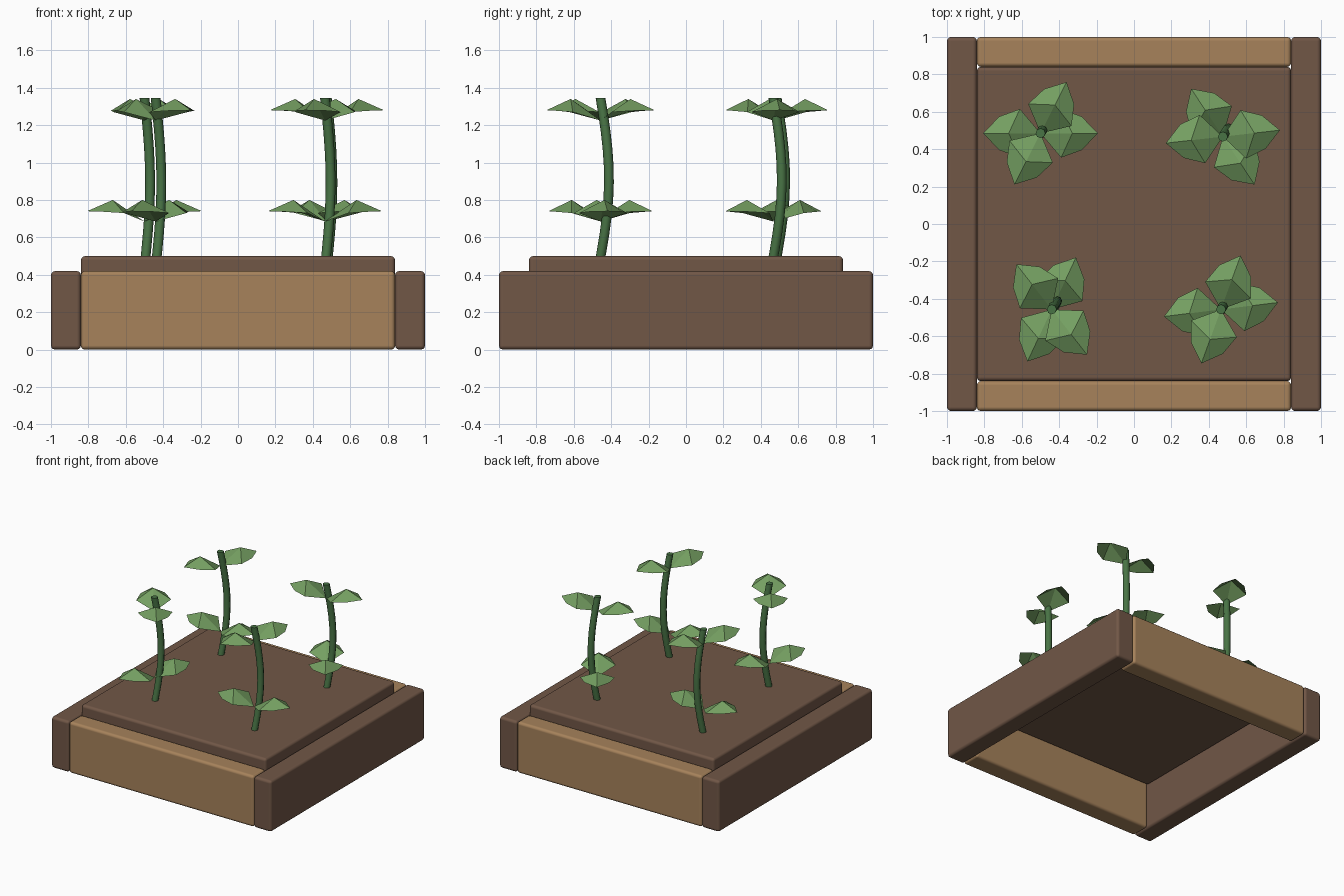
import bpy, bmesh, math
from mathutils import Matrix, Vector

cube = bpy.data.objects.get("Cube")
if cube:
    bpy.data.objects.remove(cube, do_unlink=True)


def material(name, rgb):
    m = bpy.data.materials.new(name)
    m.use_nodes = True
    m.diffuse_color = (*rgb, 1)
    m.node_tree.nodes["Principled BSDF"].inputs["Base Color"].default_value = (*rgb, 1)
    return m


BROWN = material("dark_brown_wood", (0.165, 0.095, 0.062))
TAN = material("light_tan_wood", (0.385, 0.225, 0.105))
LEAF = material("leaf_green", (0.175, 0.345, 0.12))
STEM = material("stem_green", (0.066, 0.175, 0.06))


def finish(bm, name, mat, smooth=None):
    bmesh.ops.recalc_face_normals(bm, faces=bm.faces)
    mesh = bpy.data.meshes.new(name)
    bm.to_mesh(mesh)
    bm.free()
    mesh.materials.append(mat)
    ob = bpy.data.objects.new(name, mesh)
    bpy.context.collection.objects.link(ob)
    if smooth:
        bpy.ops.object.select_all(action='DESELECT')
        ob.select_set(True)
        bpy.context.view_layer.objects.active = ob
        bpy.ops.object.shade_smooth_by_angle(angle=math.radians(smooth))
    return ob


def rounded_box(name, lo, hi, mat, radius=0.022):
    lo, hi = Vector(lo), Vector(hi)
    bm = bmesh.new()
    bmesh.ops.create_cube(bm, size=1, matrix=Matrix.LocRotScale((lo + hi) / 2, None, hi - lo))
    bmesh.ops.bevel(bm, geom=bm.edges[:], offset=radius, segments=3,
                    profile=0.5, affect='EDGES')
    ob = finish(bm, name, mat, 40)
    # Keep the broad faces evenly shaded
    ob.modifiers.new("even_shading", 'WEIGHTED_NORMAL').weight = 100
    return ob


# Planter frame and soil
INNER, TOP = 0.84, 0.42
for side, s in (("left", 1), ("right", -1)):
    x = sorted((s * INNER, s))
    rounded_box(side + "_plank", (x[0], -1, 0), (x[1], 1, TOP), BROWN)
for side, s in (("back", 1), ("front", -1)):
    y = sorted((s * INNER, s))
    rounded_box(side + "_plank", (-INNER, y[0], 0), (INNER, y[1], TOP), TAN)
rounded_box("soil", (-INNER, -INNER, 0.365), (INNER, INNER, 0.5), BROWN)


# Bowed stem made of stacked rings
def stem(name, x, y, z0=0.44, z1=1.345, radius=0.026, sides=8, steps=10):
    bm = bmesh.new()
    rings = []
    for i in range(steps + 1):
        t = i / steps
        bow = math.sin(math.pi * t)
        cx, cy = x + 0.03 * bow, y + 0.05 * bow - 0.01 * (1 - t)
        rings.append([bm.verts.new((cx + radius * math.cos(a), cy + radius * math.sin(a),
                                    z0 + (z1 - z0) * t))
                      for a in (math.tau * k / sides for k in range(sides))])
    for a, b in zip(rings, rings[1:]):
        for k in range(sides):
            n = (k + 1) % sides
            bm.faces.new((a[k], a[n], b[n], b[k]))
    bm.faces.new(rings[0])
    bm.faces.new(rings[-1])
    return finish(bm, name, STEM, 50)


# Leaf points: each half is a rising base facet and a drooping tip facet
BASE, RIDGE, TIP = (0, 0, 0), (0.17, 0, 0.115), (0.307, 0, 0.055)
SIDES = [(0.11, 0.13, 0.045), (0.22, 0.09, 0.052)]


def leaf_pair(name, x, y, z, degrees):
    bm = bmesh.new()
    for turn in (0, 180):
        place = Matrix.Translation((x, y, z)) @ Matrix.Rotation(
            math.radians(degrees + turn), 4, 'Z')
        base, ridge, tip = (bm.verts.new(place @ Vector(p)) for p in (BASE, RIDGE, TIP))
        for s in (1, -1):
            inner, outer = (bm.verts.new(place @ Vector((u, s * v, w))) for u, v, w in SIDES)
            bm.faces.new((base, inner, ridge))
            bm.faces.new((ridge, inner, outer, tip))
    ob = finish(bm, name, LEAF)
    # Leaf tops face upward
    for p in ob.data.polygons:
        if p.normal.z < 0:
            p.flip()
    return ob


# Four plants: position and turn of the lower leaves
PLANTS = {
    "back_right": (-0.5, 0.485, 0),
    "back_left": (0.475, 0.467, 123.5),
    "front_right": (-0.44, -0.457, 65),
    "front_left": (0.465, -0.457, 7),
}
for where, (x, y, turn) in PLANTS.items():
    stem(where + "_stem", x, y)
    leaf_pair(where + "_lower_leaves", x, y, 0.685, turn)
    leaf_pair(where + "_upper_leaves", x, y, 1.225, turn + 63)
